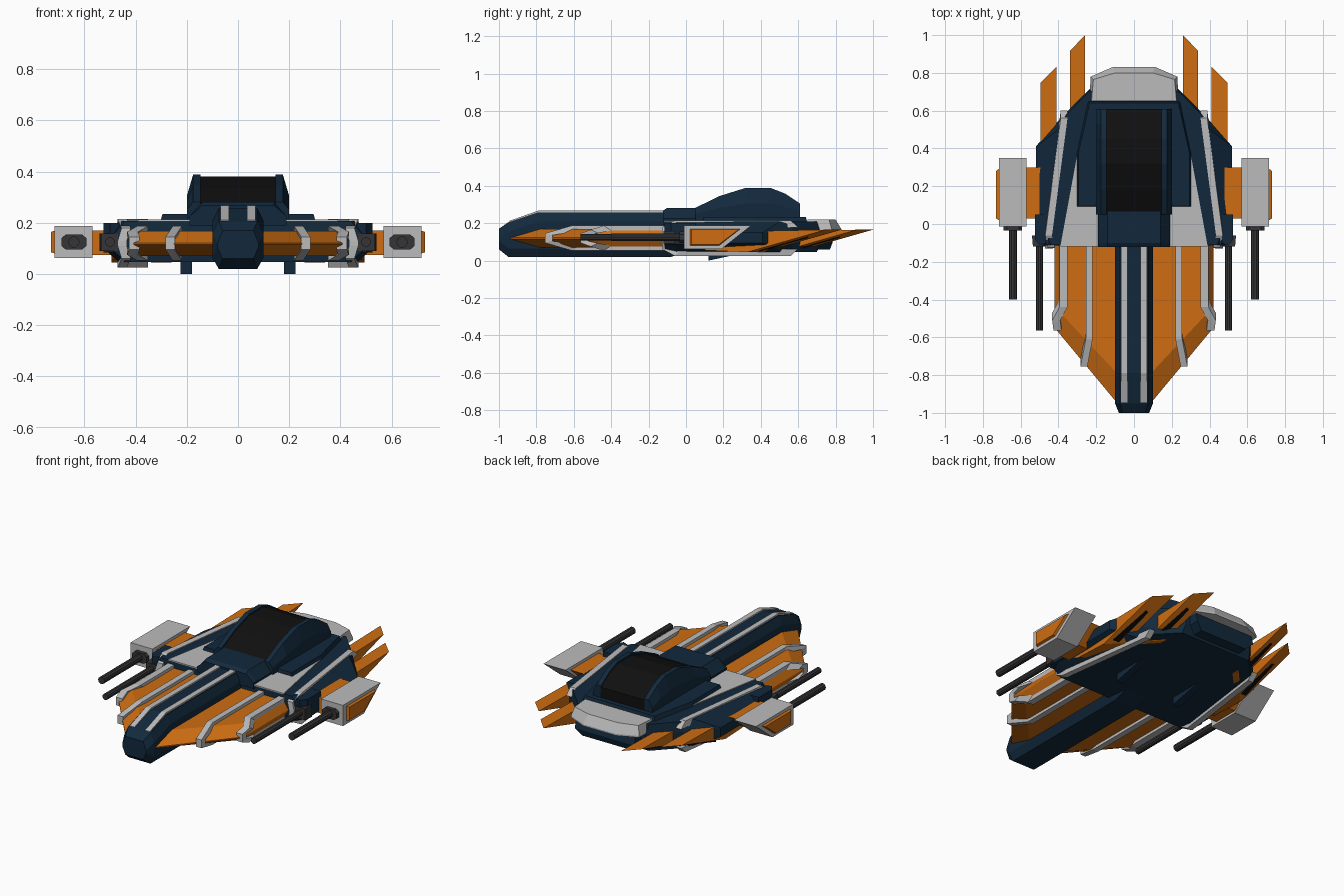
import bpy, bmesh, math

def material(name, r, g, b):
    m = bpy.data.materials.new(name)
    m.diffuse_color = (r, g, b, 1)
    return m

NAVY = material("navy", 0.006, 0.022, 0.046)
ORANGE = material("orange", 0.62, 0.155, 0.006)
GREY = material("light grey", 0.5, 0.5, 0.5)
BLACK = material("canopy black", 0.005, 0.005, 0.005)
GUN = material("gunmetal", 0.035, 0.035, 0.038)
ZC = 0.12  # height of the hull's middle plane

def loft(name, mat, rings, mirror=False):
    """Skin equal-length rings, cap both ends, optionally repeat for -x."""
    bm = bmesh.new()
    for s in ((1, -1) if mirror else (1,)):
        vs = [[bm.verts.new((s * x, y, z)) for x, y, z in r] for r in rings]
        n = len(rings[0])
        for a, b in zip(vs, vs[1:]):
            for i in range(n):
                j = (i + 1) % n
                bm.faces.new((a[i], a[j], b[j], b[i]))
        bm.faces.new(vs[0])
        bm.faces.new(vs[-1])
    bmesh.ops.recalc_face_normals(bm, faces=bm.faces)
    me = bpy.data.meshes.new(name)
    bm.to_mesh(me)
    bm.free()
    me.materials.append(mat)
    ob = bpy.data.objects.new(name, me)
    bpy.context.collection.objects.link(ob)
    return ob

def sym(half):
    """Complete a half outline across x = 0."""
    return half + [(-x, *rest) for x, *rest in reversed(half)]

def layers(name, mat, levels, mirror=False):
    """Stack plan outlines: levels = [(z, [(x, y), ...]), ...]."""
    loft(name, mat, [[(x, y, z) for x, y in o] for z, o in levels], mirror)

def side(name, mat, profile, x0, x1, shift=0):
    """Extrude a (y, z) profile sideways, mirrored; shift slides the far end in y."""
    loft(name, mat, [[(x0, y, z) for y, z in profile],
                     [(x1, y + shift, z) for y, z in profile]], True)

def rib(name, path, w):
    """Band running over the top, round the front edge and back underneath."""
    full = path + [(x, y, 2 * ZC - z) for x, y, z in reversed(path)]
    rings = []
    for x, y, z in full:
        zi = ZC + (z - ZC) * 0.6
        yi = y + 0.04
        rings.append([(x - w, y, z), (x + w, y, z), (x + w, yi, zi), (x - w, yi, zi)])
    loft(name, GREY, rings, True)

def barrel(name, mat, x, z, r, y0, y1, sides=10):
    c = [(x + r * math.cos(2 * math.pi * i / sides), z + r * math.sin(2 * math.pi * i / sides))
         for i in range(sides)]
    loft(name, mat, [[(a, y, b) for a, b in c] for y in (y0, y1)], True)

# Nose spine
def spine(y, zt, zb, wt, wm, wb):
    return [(x, y, z) for x, z in sym([(wt, zt), (wm, zt - 0.05), (wm, zb + 0.045), (wb, zb)])]

loft("nose_spine", NAVY, [spine(-1, 0.17, 0.06, 0.06, 0.08, 0.06),
                          spine(-0.95, 0.205, 0.02, 0.075, 0.1, 0.075),
                          spine(-0.79, 0.258, 0.02, 0.075, 0.1, 0.075),
                          spine(-0.08, 0.258, 0.02, 0.075, 0.1, 0.075),
                          spine(0.03, 0.258, 0.05, 0.075, 0.1, 0.075)])
side("nose_stripes", GREY, [(-0.945, 0.195), (-0.945, 0.212), (-0.79, 0.267), (-0.1, 0.267),
                            (-0.1, 0.25), (-0.79, 0.25)], 0.035, 0.068)

# Front wings with a sharp leading edge
flat = [(0.05, -0.05), (0.39, -0.05), (0.39, -0.47), (0.1, -0.78), (0.05, -0.78)]
edge = [(0.05, -0.05), (0.42, -0.05), (0.42, -0.55), (0.1, -0.935), (0.05, -0.935)]
layers("front_wings", ORANGE, [(0.07, flat), (0.115, edge), (0.122, edge), (0.168, flat)], True)
rib("inner_wing_ribs", [(0.237, -0.08, 0.187), (0.237, -0.61, 0.187), (0.265, -0.755, 0.145)], 0.018)
rib("outer_wing_ribs", [(0.373, -0.08, 0.187), (0.373, -0.44, 0.187), (0.412, -0.51, 0.165),
                        (0.405, -0.565, 0.145)], 0.021)

# Main hull
top = sym([(0.44, -0.11), (0.465, -0.05), (0.40, 0.50), (0.365, 0.57), (0.24, 0.70)])
mid = sym([(0.49, -0.115), (0.52, -0.05), (0.52, 0.41), (0.38, 0.57), (0.23, 0.72)])
layers("main_hull", NAVY, [(0.047, top), (0.095, mid), (0.15, mid), (0.208, top)])
rib("hull_edge_trim", [(0.37, 0.56, 0.215), (0.452, -0.06, 0.215), (0.437, -0.125, 0.18),
                       (0.452, -0.13, 0.13)], 0.018)
layers("hull_top_panels", GREY, [(z, [(0.18, -0.118), (0.39, -0.118), (0.3, 0.37), (0.29, 0.1),
                                      (0.18, 0.1)]) for z in (0.205, 0.214)], True)
layers("upper_deck", NAVY, [(0.2, sym([(0.305, 0.09), (0.305, 0.37), (0.245, 0.65)])),
                            (0.234, sym([(0.295, 0.095), (0.295, 0.37), (0.235, 0.64)]))])
layers("engine_block", NAVY, [(0.06, sym([(0.16, 0.55), (0.16, 0.77)])),
                              (0.1, sym([(0.2, 0.55), (0.2, 0.785)])),
                              (0.16, sym([(0.2, 0.55), (0.2, 0.77)]))])
layers("tail_plate", GREY, [(0.155, sym([(0.235, 0.65), (0.23, 0.78), (0.11, 0.832)])),
                            (0.165, sym([(0.235, 0.65), (0.23, 0.78), (0.11, 0.832)])),
                            (0.219, sym([(0.225, 0.65), (0.215, 0.765), (0.1, 0.80)]))])
side("belly_fins", NAVY, [(0.12, 0), (0.12, 0.06), (0.42, 0.06), (0.33, 0.045)], 0.18, 0.225)

# Cockpit collar, glass and frame
loft("cockpit_collar", NAVY, [[(x, y, z) for x, z in sym([(0.19, 0.19), (0.19, 0.225), (0.14, zt)])]
                              for y, zt in ((-0.122, 0.268), (-0.1, 0.282), (0.12, 0.282))])
arc = [(0.05, 0.282), (0.18, 0.345), (0.32, 0.389), (0.45, 0.389), (0.53, 0.358), (0.61, 0.305)]
loft("canopy_glass", BLACK, [[(x, y, z) for x, z in sym([(0.148, 0.2), (0.148, zt - 0.008)])]
                             for y, zt in arc])
loft("canopy_frame", NAVY, [[(0.146, y, 0.2), (0.146, y, z), (0.175, y, z),
                             (0.2, y, 0.22 + (z - 0.22) * 0.5), (0.2, y, 0.2)]
                            for y, z in arc], True)

# Tail blades with dark slots underneath
for label, x0, x1, tip in (("inner", 0.26, 0.34, 1.0), ("outer", 0.41, 0.495, 0.832)):
    side(label + "_tail_blades", ORANGE,
         [(tip - 0.72, 0.09), (tip - 0.64, 0.055), (tip - 0.42, 0.045), (tip, 0.165),
          (tip - 0.5, 0.155)], x0, x1, -0.085)
    rise = 0.12 / 0.42
    rings = []
    for d, w in ((0.40, 0.024), (0.14, 0.008)):
        y, z, xm = tip - 0.04 - d, 0.165 - d * rise, (x0 + x1) / 2
        rings.append([(xm - w, y, z - 0.003), (xm + w, y, z - 0.003),
                      (xm + w, y, z + 0.003), (xm - w, y, z + 0.003)])
    loft(label + "_blade_slots", BLACK, rings, True)

# Side gun pods
side("pod_arms", ORANGE, [(0.03, 0.075), (0.03, 0.17), (0.3, 0.17), (0.19, 0.075)], 0.48, 0.6)
side("gun_pods", GREY, [(-0.012, 0.062), (-0.012, 0.188), (0.35, 0.188), (0.32, 0.165),
                        (0.19, 0.062)], 0.568, 0.716)
loft("pod_side_panels", ORANGE, [[(0.7, y, z) for y, z in ((0.01, 0.075), (0.01, 0.175),
                                                           (0.305, 0.175), (0.18, 0.075))],
                                 [(0.73, y, z) for y, z in ((0.03, 0.085), (0.03, 0.165),
                                                            (0.28, 0.165), (0.175, 0.085))]], True)
loft("pod_gun_sockets", GUN, [[(x, y, z) for x, z in ((0.592, 0.11), (0.61, 0.095), (0.672, 0.095),
                                                      (0.69, 0.11), (0.69, 0.14), (0.672, 0.155),
                                                      (0.61, 0.155), (0.592, 0.14))]
                              for y in (-0.035, 0.01)], True)
barrel("pod_guns", GUN, 0.641, 0.125, 0.022, -0.4, 0)

# Hull guns
layers("hull_gun_mounts", NAVY, [(z, [(0.465, -0.1), (0.5, -0.115), (0.525, -0.08), (0.525, 0.05),
                                      (0.465, 0.05)]) for z in (0.085, 0.2)], True)
layers("hull_gun_bases", GUN, [(z, [(0.468, -0.12), (0.535, -0.12), (0.54, -0.06), (0.468, -0.06)])
                               for z in (0.09, 0.158)], True)
barrel("hull_guns", GUN, 0.5, 0.125, 0.019, -0.565, -0.08)
